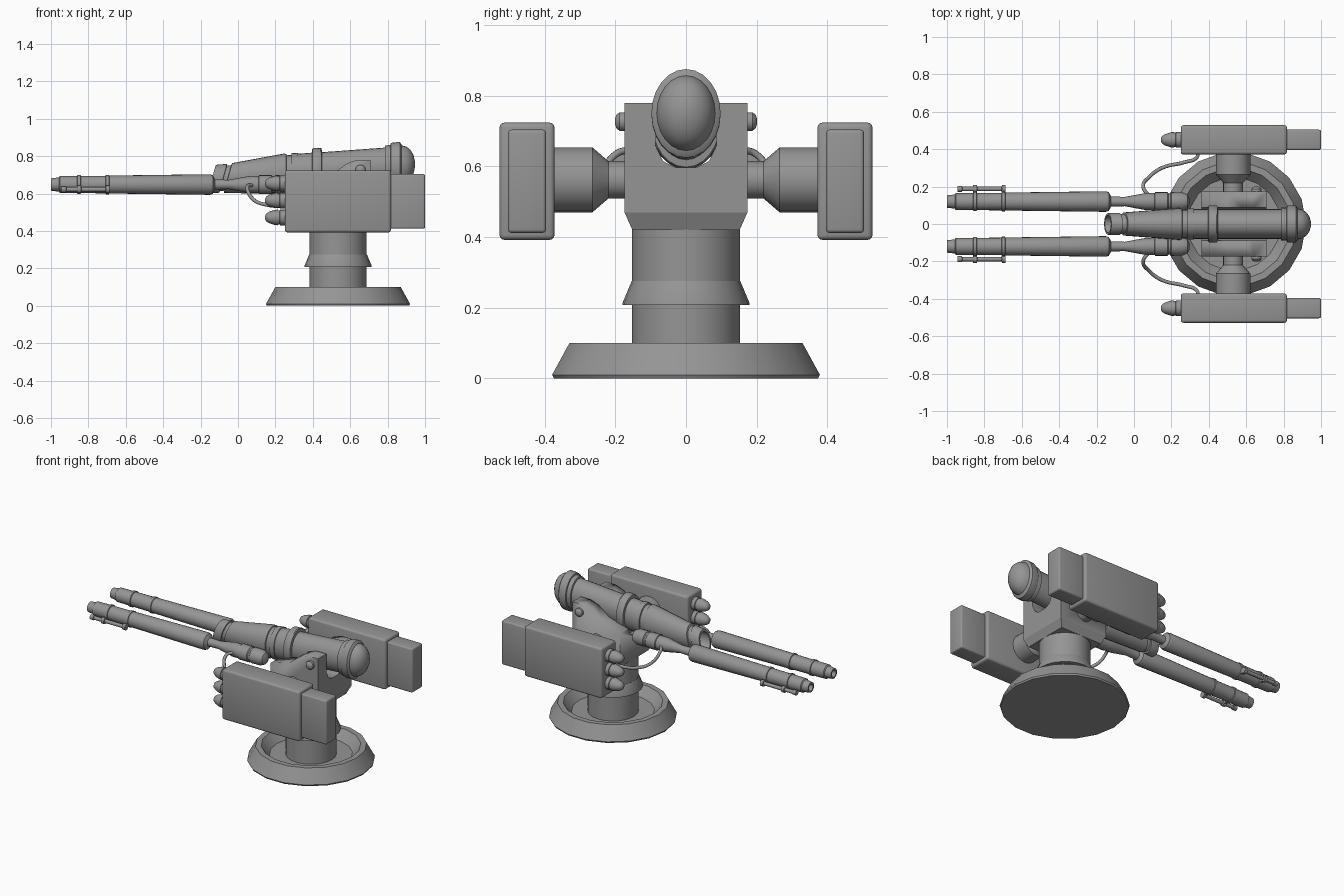
import bpy, bmesh
from math import cos, sin, pi, radians
from mathutils import Vector

cube = bpy.data.objects.get("Cube")
if cube:
    bpy.data.objects.remove(cube)

GREY = (0.3, 0.3, 0.3, 1)
metal = bpy.data.materials.new("grey_metal")
metal.use_nodes = True
metal.diffuse_color = GREY
metal.node_tree.nodes["Principled BSDF"].inputs["Base Color"].default_value = GREY


def finish(name, bm, angle=35):
    bmesh.ops.recalc_face_normals(bm, faces=bm.faces)
    mesh = bpy.data.meshes.new(name)
    bm.to_mesh(mesh)
    bm.free()
    obj = bpy.data.objects.new(name, mesh)
    bpy.context.collection.objects.link(obj)
    mesh.materials.append(metal)
    bpy.ops.object.select_all(action='DESELECT')
    obj.select_set(True)
    bpy.context.view_layer.objects.active = obj
    bpy.ops.object.shade_smooth_by_angle(angle=radians(angle))
    return obj


def lathe(name, profile, axis, origin, sides=20, warp=None):
    """Turn (position, radius) pairs around an axis and cap both ends."""
    bm = bmesh.new()
    rings = []
    for t, r in profile:
        ring = []
        for i in range(sides):
            a = 2 * pi * i / sides
            u, v = r * cos(a), r * sin(a)
            p = Vector({'x': (t, u, v), 'y': (u, t, v), 'z': (u, v, t)}[axis])
            ring.append(bm.verts.new(warp(p) if warp else p + Vector(origin)))
        rings.append(ring)
    for low, high in zip(rings, rings[1:]):
        for i in range(sides):
            j = (i + 1) % sides
            bm.faces.new((low[i], low[j], high[j], high[i]))
    bm.faces.new(rings[0])
    bm.faces.new(rings[-1])
    return finish(name, bm)


def extrude(name, outline, axis, start, end):
    """Extrude a flat outline along x or y."""
    bm = bmesh.new()
    place = (lambda p: (start, *p)) if axis == 'x' else (lambda p: (p[0], start, p[1]))
    face = bm.faces.new([bm.verts.new(place(p)) for p in outline])
    moved = bmesh.ops.extrude_face_region(bm, geom=[face])["geom"]
    step = Vector((end - start, 0, 0) if axis == 'x' else (0, end - start, 0))
    bmesh.ops.translate(bm, vec=step, verts=[v for v in moved if isinstance(v, bmesh.types.BMVert)])
    return finish(name, bm)


def box(name, low, high, bevel):
    bm = bmesh.new()
    bmesh.ops.create_cube(bm, size=1)
    for v in bm.verts:
        v.co = [(a + b) / 2 + c * (b - a) for a, b, c in zip(low, high, v.co)]
    bmesh.ops.bevel(bm, geom=bm.edges[:], offset=bevel, segments=3, profile=0.5, affect='EDGES')
    return finish(name, bm)


CX = 0.535

# Dished base and column with a flared skirt
lathe("base_dish", [(0, 0.38), (0.01, 0.385), (0.1, 0.335), (0.1, 0.3), (0.04, 0.25)],
      'z', (CX, 0, 0), 18)
lathe("column", [(0.03, 0.153), (0.43, 0.153)], 'z', (CX, 0, 0), 24)
lathe("column_skirt", [(0.207, 0.155), (0.207, 0.18), (0.213, 0.18), (0.275, 0.154)],
      'z', (CX, 0, 0), 24)

# Tapered foot of the cradle
bm = bmesh.new()
bmesh.ops.create_cube(bm, size=1)
for v in bm.verts:
    half = 0.174 if v.co.z > 0 else 0.152
    v.co = (CX + half * 2 * v.co.x, half * 2 * v.co.y, 0.47 if v.co.z > 0 else 0.42)
finish("cradle_foot", bm)

# Cradle: U section along x, front corners cut away
half_u = [(0.174, 0.47), (0.174, 0.78), (0.087, 0.78), (0.087, 0.66), (0.065, 0.615), (0.03, 0.597)]
cradle = extrude("cradle", half_u + [(-y, z) for y, z in reversed(half_u)], 'x', 0.361, 0.709)
cutter = extrude("cradle_cutter", [(0.3, 0.65), (0.36, 0.66), (0.5, 0.7), (0.58, 0.76), (0.64, 0.781),
                                   (0.64, 0.9), (0.3, 0.9)], 'y', -0.3, 0.3)
cut = cradle.modifiers.new("front_cut", 'BOOLEAN')
cut.object = cutter
cut.solver = 'EXACT'
cutter.hide_render = True
cutter.hide_set(True)


# Central gun: oval section, rising toward the rear, slanted muzzle
def gun_shape(p):
    slant = 0.27 * min(1, max(0, (0.28 - p.x) / 0.28))
    z = p.z * 1.28
    return Vector((p.x + slant * z, p.y, 0.687 + 0.073 * p.x + z))


lathe("central_gun", [
    (-0.05, 0.04), (-0.14, 0.046), (-0.14, 0.057), (-0.132, 0.06), (-0.08, 0.06), (-0.078, 0.053),
    (-0.055, 0.053), (-0.053, 0.062), (0.24, 0.085), (0.255, 0.083), (0.258, 0.077), (0.285, 0.077),
    (0.287, 0.084), (0.32, 0.084), (0.322, 0.08), (0.395, 0.08), (0.397, 0.095), (0.403, 0.098),
    (0.442, 0.098), (0.447, 0.095), (0.449, 0.079), (0.785, 0.079), (0.787, 0.088), (0.815, 0.088),
    (0.817, 0.095), (0.825, 0.098), (0.865, 0.098), (0.872, 0.09), (0.875, 0.083), (0.9, 0.077),
    (0.922, 0.062), (0.938, 0.04), (0.946, 0.012)], 'x', (0, 0, 0), 24, gun_shape)

for side, label in ((1, "back"), (-1, "front")):
    # Pivot bolts on the cradle
    lathe(f"{label}_pivot_bolt", [(side * t, r) for t, r in
          ((0.16, 0.027), (0.188, 0.027), (0.197, 0.02), (0.201, 0.008))], 'y', (0.655, 0, 0.727), 14)

    # Flared arm carrying the pod
    lathe(f"{label}_pod_arm", [(side * t, r) for t, r in
          ((0.15, 0.053), (0.22, 0.053), (0.265, 0.092), (0.39, 0.092))], 'y', (0.53, 0, 0.562), 20)

    # Launcher pod with its rear block
    y_in, y_out = sorted((side * 0.372, side * 0.528))
    box(f"{label}_pod", (0.25, y_in, 0.392), (0.818, y_out, 0.724), 0.014)
    y_in, y_out = sorted((side * 0.396, side * 0.504))
    box(f"{label}_pod_rear", (0.79, y_in, 0.412), (1.0, y_out, 0.704), 0.01)

    # Three rounded missile noses
    for n in range(3):
        lathe(f"{label}_missile_{n + 1}", [
            (0.27, 0.042), (0.225, 0.042), (0.223, 0.038), (0.215, 0.038), (0.213, 0.042),
            (0.195, 0.04), (0.165, 0.03), (0.15, 0.02), (0.144, 0.008)],
            'x', (0, side * 0.45, 0.472 + 0.091 * n), 16)

    # Long barrel with hollow tip, clamp rings and rear housing
    lathe(f"{label}_barrel", [
        (-0.94, 0.02), (-1.0, 0.022), (-1.0, 0.033), (-0.958, 0.038), (-0.953, 0.045),
        (-0.86, 0.046), (-0.858, 0.051), (-0.842, 0.051), (-0.84, 0.046), (-0.708, 0.047),
        (-0.706, 0.052), (-0.69, 0.052), (-0.688, 0.048), (-0.15, 0.055), (-0.135, 0.05),
        (-0.122, 0.027), (-0.05, 0.025), (0.06, 0.045), (0.11, 0.045), (0.113, 0.05),
        (0.18, 0.05), (0.185, 0.044), (0.195, 0.044), (0.2, 0.05), (0.26, 0.049),
        (0.285, 0.038), (0.296, 0.018)], 'x', (0, side * 0.12, 0.648), 20)

    # Slim side tube held beside the barrel
    lathe(f"{label}_side_tube", [
        (-0.945, 0.012), (-0.945, 0.016), (-0.92, 0.016), (-0.918, 0.012), (-0.862, 0.012),
        (-0.86, 0.02), (-0.84, 0.02), (-0.838, 0.012), (-0.708, 0.012), (-0.706, 0.02),
        (-0.686, 0.02)], 'x', (0, side * 0.188, 0.622), 12)
    for x in (-0.85, -0.698):
        y_in, y_out = sorted((side * 0.14, side * 0.188))
        box(f"{label}_tube_clamp", (x - 0.008, y_in, 0.612), (x + 0.008, y_out, 0.634), 0.002)

    # Cable from the barrel housing to the pod
    curve = bpy.data.curves.new(f"{label}_cable", 'CURVE')
    curve.dimensions = '3D'
    curve.bevel_depth = 0.01
    curve.bevel_resolution = 2
    curve.resolution_u = 6
    path = [(0.08, 0.15, 0.645), (0.05, 0.195, 0.637), (0.08, 0.25, 0.57), (0.15, 0.3, 0.54),
            (0.27, 0.33, 0.535), (0.335, 0.355, 0.55), (0.345, 0.39, 0.555)]
    spline = curve.splines.new('BEZIER')
    spline.bezier_points.add(len(path) - 1)
    for point, (x, y, z) in zip(spline.bezier_points, path):
        point.co = (x, side * y, z)
        point.handle_left_type = point.handle_right_type = 'AUTO'
    curve.materials.append(metal)
    bpy.context.collection.objects.link(bpy.data.objects.new(f"{label}_cable", curve))
